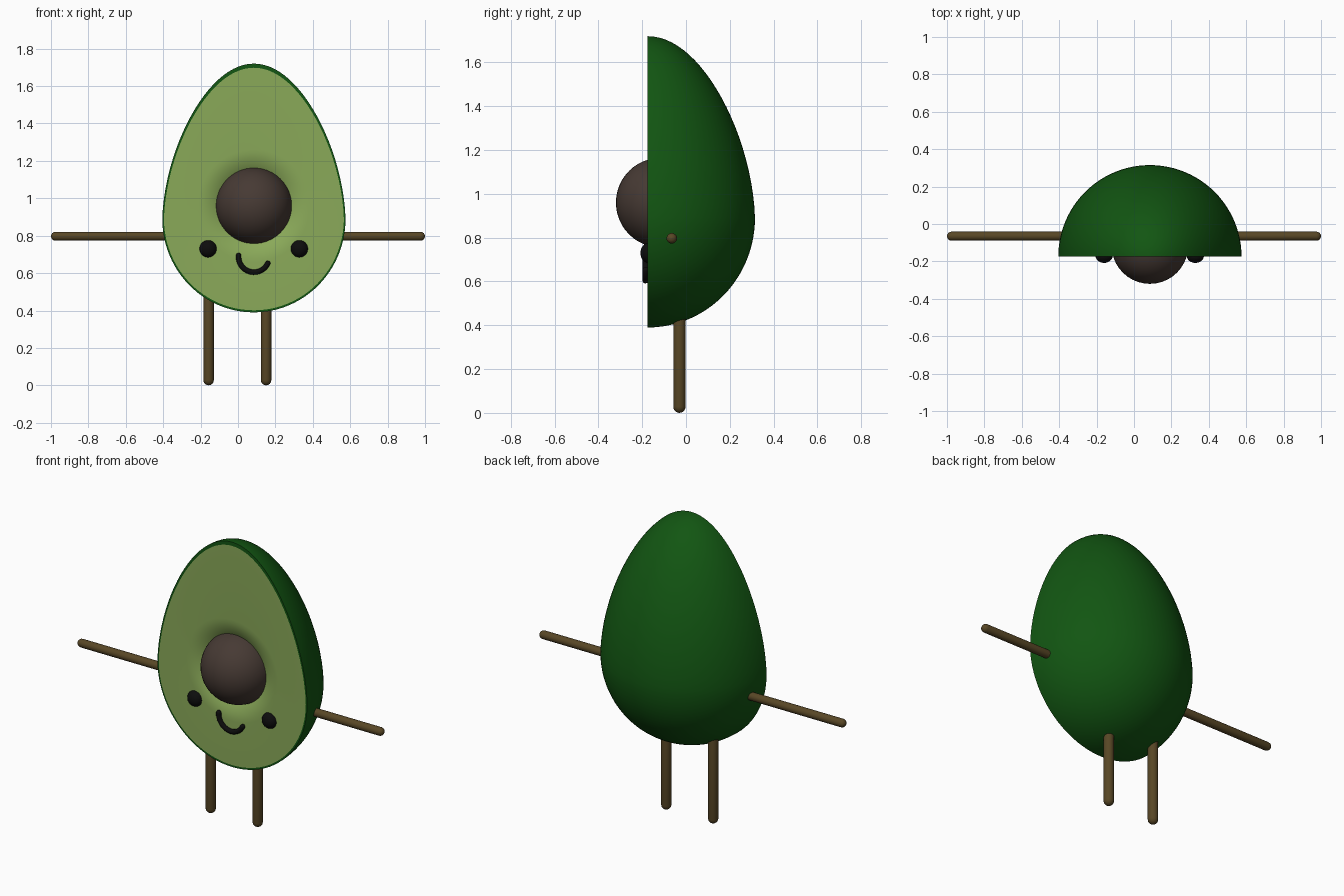
import bpy, bmesh, math
from mathutils import Vector

if "Cube" in bpy.data.objects:
    bpy.data.objects.remove(bpy.data.objects["Cube"])

CX, FACE_Y = 0.085, -0.175          # body axis and cut plane
PIT = Vector((CX, -0.115, 0.96))


def material(name, rgb):
    m = bpy.data.materials.new(name)
    m.diffuse_color = (*rgb, 1)
    m.use_nodes = True
    m.node_tree.nodes["Principled BSDF"].inputs["Base Color"].default_value = m.diffuse_color
    return m


SKIN = material("dark green skin", (0.006, 0.092, 0.006))
FLESH = material("light green flesh", (0.255, 0.40, 0.100))
BROWN = material("pit brown", (0.062, 0.042, 0.034))
TWIG = material("twig brown", (0.098, 0.063, 0.019))
BLACK = material("face black", (0.004, 0.004, 0.004))


def finish(name, bm, mats, smooth_angle=40):
    me = bpy.data.meshes.new(name)
    bm.to_mesh(me)
    bm.free()
    ob = bpy.data.objects.new(name, me)
    bpy.context.collection.objects.link(ob)
    for m in mats:
        me.materials.append(m)
    bpy.ops.object.select_all(action='DESELECT')
    ob.select_set(True)
    bpy.context.view_layer.objects.active = ob
    bpy.ops.object.shade_smooth_by_angle(angle=math.radians(smooth_angle))
    return ob


def egg(a, width=0.49, up=0.83, down=0.50):
    """Egg outline: radius and height at angle a."""
    s = math.sin(a)
    taper = 1 - 0.14 * max(s, 0) ** 1.3
    return width * math.cos(a) * taper, 0.89 + (up if s > 0 else down) * s


def bridge(bm, r0, r1, closed, mat=0):
    n = len(r0)
    for i in range(n if closed else n - 1):
        j = (i + 1) % n
        bm.faces.new((r0[i], r0[j], r1[j], r1[i])).material_index = mat


# Skin: half a solid of revolution
bm = bmesh.new()
N, M = 48, 48
rings = []
for i in range(N + 1):
    r, z = egg(-math.pi / 2 + math.pi * i / N)
    rings.append([bm.verts.new((CX + r * math.cos(math.pi * j / M),
                                FACE_Y + r * math.sin(math.pi * j / M), z))
                  for j in range(M + 1)])
for a, b in zip(rings, rings[1:]):
    bridge(bm, a, b, False)
bmesh.ops.remove_doubles(bm, verts=bm.verts, dist=1e-5)
bmesh.ops.dissolve_degenerate(bm, edges=bm.edges, dist=1e-6)

# Cut face: skin rim, flat flesh, and a shallow dent around the pit
S = 2 * N
angles = [2 * math.pi * i / S for i in range(S)]


def outline(**kw):
    return [bm.verts.new((CX + r, FACE_Y, z)) for r, z in (egg(a, **kw) for a in angles)]


def circle(r):
    depth = 0.04 * (max(0.30 - r, 0) / 0.12) ** 2
    return [bm.verts.new((CX + r * math.cos(a), FACE_Y + depth, PIT.z + r * math.sin(a)))
            for a in angles]


loops = [outline(), outline(width=0.481, up=0.808, down=0.489)]
loops += [circle(r) for r in (0.30, 0.28, 0.26, 0.24, 0.22, 0.20, 0.18)]
for k, (a, b) in enumerate(zip(loops, loops[1:])):
    bridge(bm, a, b, True, 0 if k == 0 else 1)
bmesh.ops.remove_doubles(bm, verts=bm.verts, dist=1e-5)
bmesh.ops.recalc_face_normals(bm, faces=bm.faces)
if sum(f.normal.y for f in bm.faces if f.material_index == 1) > 0:
    bmesh.ops.reverse_faces(bm, faces=bm.faces)
finish("fruit_body", bm, [SKIN, FLESH])


def ball(name, centre, size, mat):
    bm = bmesh.new()
    bmesh.ops.create_uvsphere(bm, u_segments=40, v_segments=24, radius=1)
    for v in bm.verts:
        v.co = Vector(centre) + Vector(v.co[k] * size[k] for k in range(3))
    finish(name, bm, [mat], 60)


def tube(name, points, radius, mat, sides=20):
    """Round-ended tube along points lying in a plane of constant y."""
    pts = [Vector(p) for p in points]
    d0, d1 = (pts[0] - pts[1]).normalized(), (pts[-1] - pts[-2]).normalized()
    caps = [math.radians(t) for t in (90, 67, 45, 22)]
    path = [(pts[0] + d0 * radius * math.sin(t), max(math.cos(t), 0.001), -d0) for t in caps]
    for i, p in enumerate(pts):
        d = pts[min(i + 1, len(pts) - 1)] - pts[max(i - 1, 0)]
        path.append((p, 1, d.normalized()))
    path += [(pts[-1] + d1 * radius * math.sin(t), max(math.cos(t), 0.001), d1)
             for t in reversed(caps)]
    bm = bmesh.new()
    y = Vector((0, 1, 0))
    rings = []
    for p, s, d in path:
        side = d.cross(y)
        rings.append([bm.verts.new(p + radius * s * (math.cos(t) * side + math.sin(t) * y))
                      for t in (2 * math.pi * k / sides for k in range(sides))])
    for a, b in zip(rings, rings[1:]):
        bridge(bm, a, b, True)
    bm.faces.new(rings[0])
    bm.faces.new(rings[-1])
    bmesh.ops.recalc_face_normals(bm, faces=bm.faces)
    finish(name, bm, [mat], 60)


# Pit and eyes
ball("pit", PIT, (0.205, 0.205, 0.205), BROWN)
for side, x in (("left", -0.16), ("right", 0.328)):
    ball(side + "_eye", (x, -0.17, 0.73), (0.046, 0.038, 0.046), BLACK)

# Smile
tube("smile", [(CX + 0.082 * math.cos(a), -0.185, 0.687 + 0.082 * math.sin(a))
               for a in (math.radians(175 + 160 * i / 24) for i in range(25))],
     0.014, BLACK, 12)

# Arms and legs
for name, inner, outer in (("left_arm", -0.25, -0.976), ("right_arm", 0.42, 0.976)):
    tube(name, [(inner, -0.065, 0.797), (outer, -0.065, 0.797)], 0.024, TWIG)
for name, x in (("left_leg", -0.157), ("right_leg", 0.150)):
    tube(name, [(x, -0.03, 0.55), (x, -0.03, 0.028)], 0.028, TWIG)
